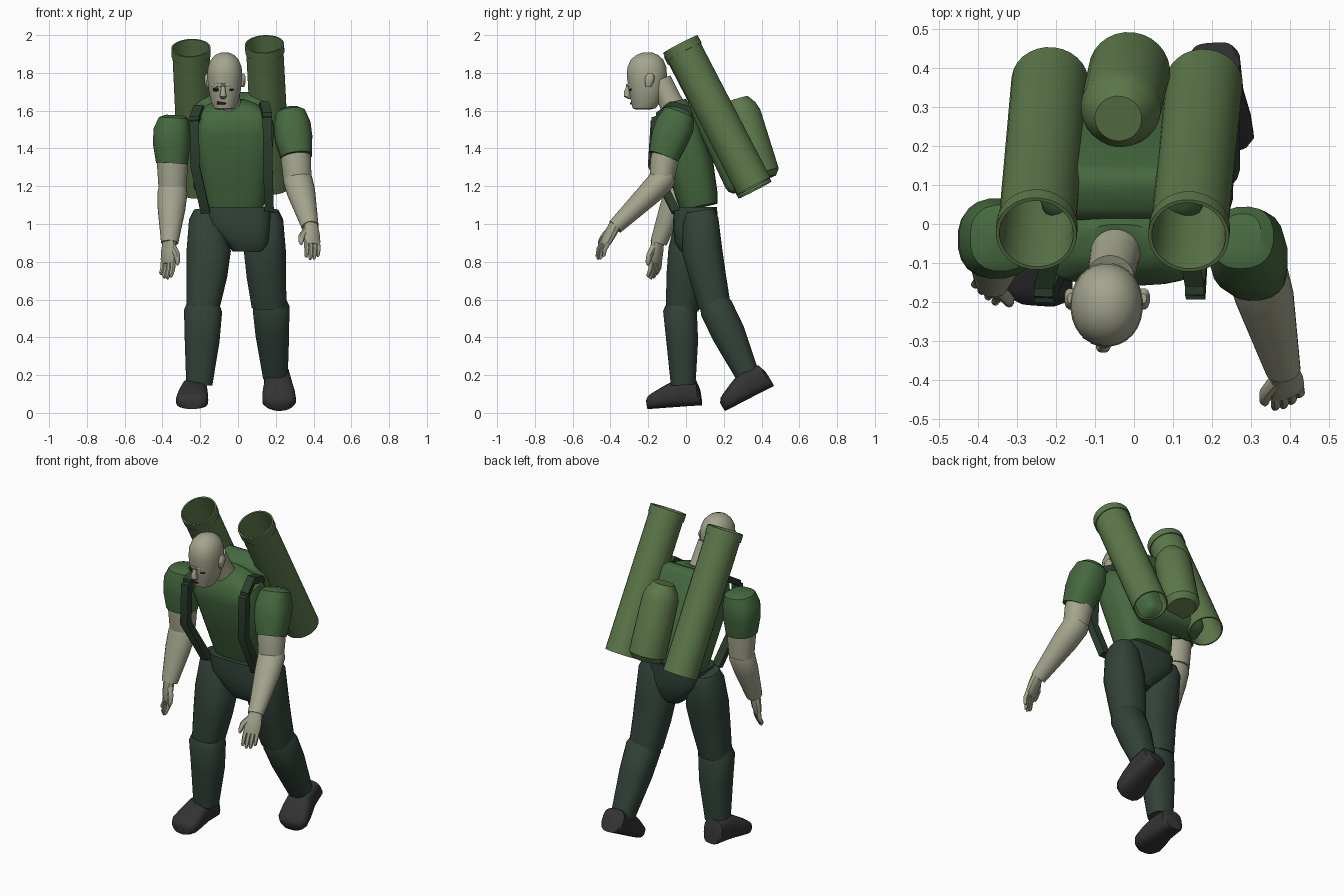
import bpy, bmesh, math
from mathutils import Vector, Matrix

COLORS = {"shirt": (0.06, 0.14, 0.05), "pack": (0.11, 0.19, 0.07), "trousers": (0.032, 0.055, 0.04),
          "skin": (0.37, 0.37, 0.27), "boot": (0.033, 0.033, 0.035), "strap": (0.025, 0.05, 0.027)}
MATS = {}
for key, c in COLORS.items():
    MATS[key] = bpy.data.materials.new(key)
    MATS[key].diffuse_color = (*c, 1)


def finish(name, bm, color, angle=35):
    bmesh.ops.recalc_face_normals(bm, faces=bm.faces)
    me = bpy.data.meshes.new(name)
    bm.to_mesh(me)
    bm.free()
    me.shade_smooth()
    me.set_sharp_from_angle(angle=math.radians(angle))
    me.materials.append(MATS[color])
    ob = bpy.data.objects.new(name, me)
    bpy.context.collection.objects.link(ob)
    return ob


def loft(name, rings, color, axis=None, u=(1, 0, 0), n=20, e=2.4, mat=None, hollow=False):
    """Skin superellipse rings (x, y, z, half_width, half_depth) square to the axis."""
    pts = [Vector(r[:3]) for r in rings]
    w = Vector(axis) if axis else pts[-1] - pts[0]
    w.normalize()
    u = Vector(u)
    u = (u - w * u.dot(w)).normalized()
    v = w.cross(u)
    bm = bmesh.new()
    loops = []
    for p, r in zip(pts, rings):
        loop = []
        for i in range(n):
            t = 2 * math.pi * (i + 0.5) / n
            c, s = math.cos(t), math.sin(t)
            q = p + u * math.copysign(abs(c) ** (2 / e), c) * r[3] + v * math.copysign(abs(s) ** (2 / e), s) * r[4]
            loop.append(bm.verts.new(mat @ q if mat else q))
        loops.append(loop)
    pairs = list(zip(loops, loops[1:]))
    if hollow:
        pairs.append((loops[-1], loops[0]))
    for a, b in pairs:
        for i in range(n):
            bm.faces.new((a[i], a[(i + 1) % n], b[(i + 1) % n], b[i]))
    if not hollow:
        bm.faces.new(loops[0])
        bm.faces.new(loops[-1])
    return finish(name, bm, color)


def lathe(name, bottom, top, profile, color, n=28, **kw):
    """Round part: profile of (fraction along the axis, radius)."""
    a, b = Vector(bottom), Vector(top)
    loft(name, [(*a.lerp(b, t), r, r) for t, r in profile], color, axis=b - a, n=n, e=2, **kw)


# Torso and pelvis
loft("torso", [(-0.015, 0.07, 1.09, 0.15, 0.10), (-0.015, 0.06, 1.14, 0.165, 0.11), (-0.02, 0.02, 1.32, 0.195, 0.125),
               (-0.025, -0.035, 1.50, 0.22, 0.125), (-0.03, -0.055, 1.58, 0.20, 0.105),
               (-0.035, -0.055, 1.63, 0.13, 0.07), (-0.035, -0.05, 1.65, 0.08, 0.05)], "shirt", n=28, e=3)
loft("pelvis", [(-0.005, 0.05, 1.09, 0.18, 0.115), (0.0, 0.05, 1.00, 0.175, 0.12),
                (0.05, 0.05, 0.90, 0.115, 0.11), (0.055, 0.05, 0.855, 0.085, 0.08)], "trousers", axis=(0, 0, -1), e=4)

# Legs
loft("front_thigh", [(-0.17, 0.05, 1.07, 0.065, 0.08), (-0.17, 0.045, 1.02, 0.09, 0.10), (-0.155, 0.015, 0.86, 0.118, 0.11),
                     (-0.165, -0.005, 0.72, 0.108, 0.10), (-0.187, -0.02, 0.55, 0.088, 0.088)], "trousers")
loft("front_shin", [(-0.185, -0.03, 0.57, 0.09, 0.08), (-0.185, -0.032, 0.54, 0.102, 0.09),
                    (-0.19, -0.02, 0.38, 0.093, 0.085), (-0.205, -0.015, 0.15, 0.07, 0.066)], "trousers")
loft("rear_thigh", [(0.155, 0.075, 1.07, 0.06, 0.075), (0.15, 0.078, 1.02, 0.09, 0.095), (0.142, 0.085, 0.86, 0.112, 0.108),
                    (0.15, 0.115, 0.72, 0.105, 0.098), (0.165, 0.152, 0.56, 0.093, 0.086)], "trousers")
loft("rear_shin", [(0.17, 0.145, 0.59, 0.085, 0.075), (0.175, 0.16, 0.555, 0.098, 0.09),
                   (0.182, 0.225, 0.42, 0.09, 0.09), (0.198, 0.33, 0.19, 0.066, 0.062)], "trousers")

# Boots
FOOT = [(0.14, 0.05, 0.09), (0.125, 0.065, 0.135), (0.03, 0.068, 0.15), (-0.05, 0.082, 0.115),
        (-0.11, 0.086, 0.085), (-0.135, 0.07, 0.07), (-0.147, 0.045, 0.05)]
for name, loc, pitch, yaw, wide in (("front_boot", (-0.235, -0.058, 0.03), 4, -4, 1.0),
                                    ("rear_boot", (0.21, 0.337, 0.077), 27, 4, 1.04)):
    m = Matrix.Translation(loc) @ Matrix.Rotation(math.radians(yaw), 4, "Z") @ Matrix.Rotation(math.radians(pitch), 4, "X")
    loft(name, [(0, y, h / 2, a * wide, h / 2) for y, a, h in FOOT], "boot", e=3, mat=m)

# Sleeves and arms
loft("right_sleeve", [(-0.335, -0.035, 1.575, 0.05, 0.06), (-0.34, -0.036, 1.56, 0.08, 0.085), (-0.35, -0.037, 1.50, 0.098, 0.103),
                      (-0.352, -0.04, 1.42, 0.1, 0.1), (-0.35, -0.042, 1.32, 0.085, 0.085)], "shirt")
loft("left_sleeve", [(0.275, -0.025, 1.605, 0.05, 0.055), (0.278, -0.035, 1.585, 0.08, 0.085), (0.287, -0.06, 1.52, 0.099, 0.104),
                     (0.295, -0.088, 1.45, 0.1, 0.1), (0.31, -0.12, 1.355, 0.083, 0.082)], "shirt")
loft("right_upper_arm", [(-0.35, -0.04, 1.42, 0.08, 0.08), (-0.347, -0.042, 1.30, 0.082, 0.078),
                         (-0.347, -0.042, 1.18, 0.074, 0.065)], "skin", e=2)
loft("right_forearm", [(-0.347, -0.045, 1.20, 0.07, 0.06), (-0.347, -0.05, 1.165, 0.08, 0.066),
                       (-0.352, -0.08, 1.08, 0.074, 0.062), (-0.362, -0.145, 0.90, 0.046, 0.045)], "skin", e=2)
loft("left_upper_arm", [(0.295, -0.09, 1.44, 0.08, 0.075), (0.308, -0.115, 1.33, 0.08, 0.075),
                        (0.315, -0.13, 1.23, 0.075, 0.065)], "skin", e=2)
loft("left_forearm", [(0.31, -0.10, 1.265, 0.065, 0.06), (0.316, -0.125, 1.235, 0.078, 0.07),
                      (0.335, -0.19, 1.165, 0.075, 0.065), (0.382, -0.375, 0.985, 0.045, 0.042)], "skin", e=2)


def hand(name, wrist, tip, across):
    """Palm, four fingers and a thumb; 'across' points to the thumb side."""
    a, b, s = Vector(wrist), Vector(tip), Vector(across)
    d = (b - a).normalized()
    s = (s - d * s.dot(d)).normalized()
    curl = d.cross(s) * 0.012

    def chain(part, pts, sizes):
        loft(f"{name}_{part}", [(*p, *z) for p, z in zip(pts, sizes)], "skin", u=s, n=10)
    chain("palm", [a - d * 0.02, a + d * 0.05, a + d * 0.10, a + d * 0.12],
          [(0.034, 0.03), (0.046, 0.026), (0.047, 0.022), (0.042, 0.016)])
    for i, ln in enumerate((0.09, 0.1, 0.095, 0.075)):
        k = a + d * 0.105 + s * (0.034 - 0.0225 * i)
        chain(f"finger_{i + 1}", [k, k + d * ln * 0.5, k + d * ln * 0.9 + curl, k + d * ln + curl],
              [(0.012, 0.014), (0.012, 0.013), (0.01, 0.01), (0.005, 0.005)])
    k = a + d * 0.03 + s * 0.025
    chain("thumb", [k, k + d * 0.045 + s * 0.032, k + d * 0.085 + s * 0.04, k + d * 0.1 + s * 0.04],
          [(0.018, 0.018), (0.017, 0.016), (0.012, 0.012), (0.005, 0.005)])


hand("right_hand", (-0.363, -0.15, 0.91), (-0.375, -0.17, 0.71), (0.75, -0.6, 0))
hand("left_hand", (0.385, -0.375, 0.995), (0.395, -0.45, 0.86), (-0.9, -0.4, 0.1))

# Neck and head
lathe("neck", (-0.045, -0.06, 1.60), (-0.06, -0.135, 1.76), [(0, 0.072), (0.3, 0.063), (1, 0.06)], "skin")
loft("head", [(-0.072, -0.23, 1.605, 0.035, 0.035), (-0.072, -0.222, 1.612, 0.055, 0.06), (-0.071, -0.21, 1.65, 0.073, 0.082),
              (-0.07, -0.207, 1.71, 0.086, 0.096), (-0.07, -0.207, 1.78, 0.093, 0.107), (-0.07, -0.207, 1.83, 0.09, 0.104),
              (-0.07, -0.206, 1.87, 0.074, 0.086), (-0.07, -0.205, 1.895, 0.05, 0.058), (-0.07, -0.203, 1.908, 0.02, 0.024)],
     "skin", axis=(0, 0, 1), n=28, e=2.1)
for side, x in (("right", -0.162), ("left", 0.024)):
    loft(side + "_ear", [(x, -0.20, 1.725, 0.010, 0.014), (x, -0.195, 1.75, 0.016, 0.024),
                         (x, -0.19, 1.78, 0.017, 0.026), (x, -0.19, 1.797, 0.008, 0.012)], "skin", axis=(0, 0, 1), n=12)
loft("nose", [(-0.078, -0.302, 1.74, 0.008, 0.008), (-0.079, -0.312, 1.70, 0.014, 0.018),
              (-0.079, -0.31, 1.675, 0.019, 0.02), (-0.079, -0.295, 1.662, 0.01, 0.012)], "skin", axis=(0, 0, -1), n=12)
loft("brow", [(-0.14, -0.262, 1.733, 0.008, 0.012), (-0.11, -0.29, 1.735, 0.009, 0.016), (-0.075, -0.302, 1.735, 0.009, 0.016),
              (-0.04, -0.29, 1.735, 0.009, 0.016), (-0.005, -0.262, 1.733, 0.008, 0.012)], "skin", axis=(1, 0, 0), u=(0, 0, 1), n=10)
for side, x in (("right", -0.112), ("left", -0.042)):
    loft(side + "_eye", [(x - 0.02, -0.278, 1.712, 0.008, 0.014), (x, -0.287, 1.712, 0.011, 0.014),
                         (x + 0.02, -0.278, 1.712, 0.008, 0.014)], "boot", axis=(1, 0, 0), u=(0, 0, 1), n=10)
loft("mouth", [(-0.112, -0.277, 1.642, 0.009, 0.01), (-0.08, -0.288, 1.638, 0.007, 0.01),
               (-0.055, -0.28, 1.64, 0.003, 0.006)], "boot", axis=(1, 0, 0), u=(0, 0, 1), n=8)

# Harness straps
for side, path in (("right", [(-0.232, -0.165, 1.55), (-0.228, -0.18, 1.31), (-0.172, -0.055, 1.06)]),
                   ("left", [(0.155, -0.16, 1.57), (0.158, -0.172, 1.32), (0.165, -0.055, 1.07)])):
    loft(side + "_strap", [(*p, 0.025, 0.022) for p in path], "strap", n=4, e=60)
    x, y, z = path[0]
    loft(side + "_shoulder_strap", [(x, y, z, 0.025, 0.02), (x * 0.9, -0.07, z + 0.06, 0.025, 0.02),
                                    (x * 0.85, 0.07, z + 0.02, 0.025, 0.02)], "strap", axis=(0, 1, 0), n=4, e=60)

# Back frame: bevelled slab leaning back under the launch tubes
bm = bmesh.new()
bmesh.ops.create_cube(bm, size=1)
bmesh.ops.scale(bm, vec=(0.42, 0.15, 0.56), verts=bm.verts)
bmesh.ops.bevel(bm, geom=bm.edges[:], offset=0.05, segments=3, affect="EDGES", profile=0.5)
bmesh.ops.transform(bm, verts=bm.verts, matrix=Matrix.Translation((-0.03, 0.18, 1.43)) @ Matrix.Rotation(math.radians(25), 4, "X"))
finish("back_frame", bm, "shirt")

# Launch tubes: open pipes with a raised rim at the top
PIPE = [(0, 0.092), (0, 0.099), (0.945, 0.099), (0.945, 0.104), (1, 0.104), (1, 0.095), (0.94, 0.092)]
lathe("right_tube", (-0.215, 0.365, 1.18), (-0.25, -0.025, 1.932), PIPE, "pack", hollow=True)
lathe("left_tube", (0.18, 0.36, 1.20), (0.14, -0.03, 1.952), PIPE, "pack", hollow=True)

# Centre canister
lathe("centre_canister", (-0.01, 0.40, 1.235), (-0.04, 0.27, 1.66),
      [(0, 0.08), (0.07, 0.105), (0.80, 0.103), (0.9, 0.09), (1, 0.06)], "pack")
